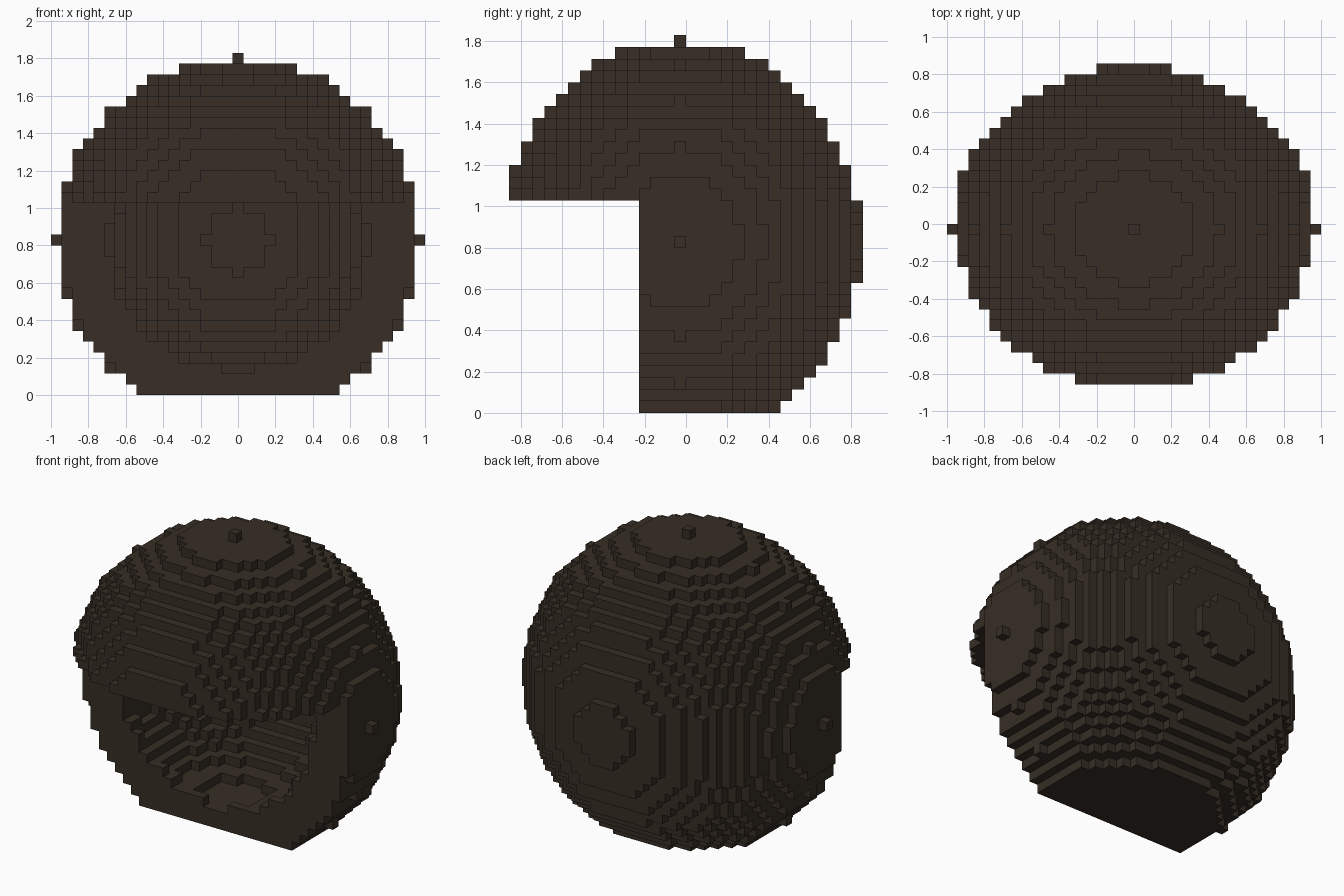
import bpy
import bmesh
from mathutils import Vector

cube = bpy.data.objects.get("Cube")
if cube:
    bpy.data.objects.remove(cube, do_unlink=True)

# Block grid: the helmet is 35 blocks wide
S = 2 / 35
CENTRE = Vector((0, -S / 2, 14.5 * S))
OUTER, INNER, DEPTH = 17.0, 12.6, 0.9     # radii in blocks, y squash
FLOOR, BROW, FACE = -14, 4, -3            # flat base, brow underside, face plane

mat = bpy.data.materials.new("dark brown")
mat.use_nodes = True
colour = (0.038, 0.027, 0.018, 1)
mat.diffuse_color = colour
bsdf = mat.node_tree.nodes["Principled BSDF"]
bsdf.inputs["Base Color"].default_value = colour
bsdf.inputs["Roughness"].default_value = 0.9


def in_ellipsoid(p, r):
    x, y, z = p
    return x * x + (y / DEPTH) ** 2 + z * z <= r * r + 1e-6


def is_solid(p):
    """Hollow ellipsoid, cut flat below and open at the lower front."""
    x, y, z = p
    if z < FLOOR or (y < FACE and z < BROW):
        return False
    return in_ellipsoid(p, OUTER) and not in_ellipsoid(p, INNER)


R = range(-17, 18)
blocks = {(x, y, z) for x in R for y in R for z in R if is_solid((x, y, z))}
studs = {(17, 0, 0), (-17, 0, 0), (0, 0, 17)}


def build_part(name, belongs):
    """Make the exposed block faces of one part of the helmet."""
    bm = bmesh.new()
    verts = {}

    def vert(co):
        key = tuple(round(c * 2) for c in co)
        if key not in verts:
            verts[key] = bm.verts.new(CENTRE + Vector(co) * S)
        return verts[key]

    for p in sorted(blocks):
        if not belongs(p):
            continue
        for axis in range(3):
            for side in (-1, 1):
                n = Vector((0, 0, 0))
                n[axis] = side
                if tuple(int(a + b) for a, b in zip(p, n)) in blocks:
                    continue
                u = Vector((0, 0, 0))
                u[(axis + 1) % 3] = 0.5
                v = n.cross(u)
                c = Vector(p) + n * 0.5
                bm.faces.new([vert(c + o) for o in (-u - v, u - v, u + v, v - u)])
    mesh = bpy.data.meshes.new(name)
    bm.to_mesh(mesh)
    bm.free()
    mesh.materials.append(mat)
    obj = bpy.data.objects.new(name, mesh)
    bpy.context.collection.objects.link(obj)


# Rear shell, overhanging brow and the three end studs
build_part("helmet_shell", lambda p: p[1] >= FACE and p not in studs)
build_part("front_brow", lambda p: p[1] < FACE)
build_part("end_studs", lambda p: p in studs)
